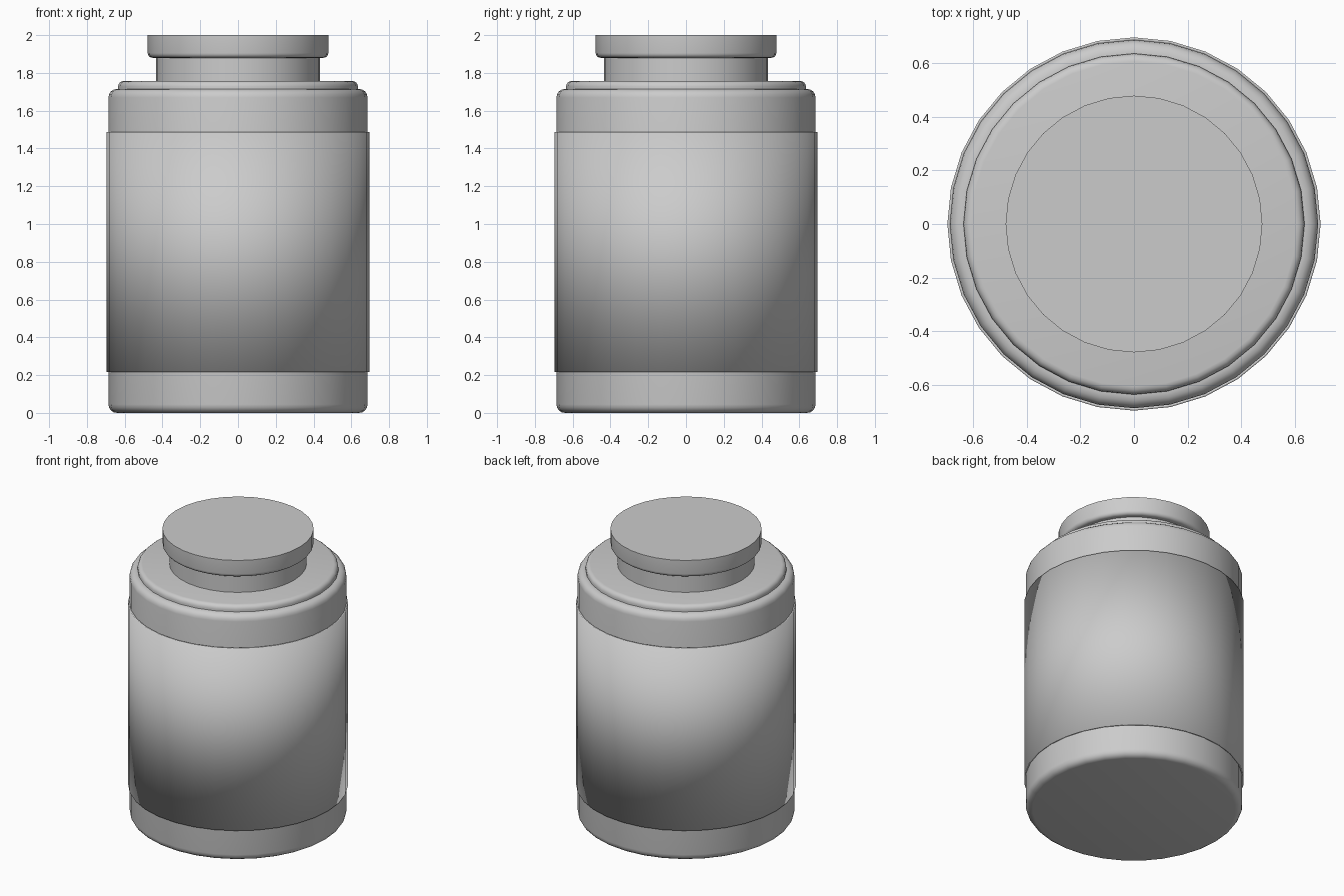
import bpy, bmesh, math
from mathutils import Matrix

if "Cube" in bpy.data.objects:
    bpy.data.objects.remove(bpy.data.objects["Cube"])

SIDES = 32


def drum(name, radius, z0, z1, round_bottom=0.0, round_top=0.0, capped=True):
    """Upright cylinder with optionally rounded rims."""
    bm = bmesh.new()
    bmesh.ops.create_cone(bm, cap_ends=capped, segments=SIDES, radius1=radius,
                          radius2=radius, depth=z1 - z0,
                          matrix=Matrix.Translation((0, 0, (z0 + z1) / 2)))
    for z, size in ((z0, round_bottom), (z1, round_top)):
        if size:
            rim = [e for e in bm.edges
                   if all(abs(v.co.z - z) < 1e-4 for v in e.verts)]
            bmesh.ops.bevel(bm, geom=rim, offset=size, segments=4,
                            profile=0.5, affect='EDGES')
    mesh = bpy.data.meshes.new(name)
    bm.to_mesh(mesh)
    bm.free()
    obj = bpy.data.objects.new(name, mesh)
    bpy.context.collection.objects.link(obj)
    bpy.ops.object.select_all(action='DESELECT')
    obj.select_set(True)
    bpy.context.view_layer.objects.active = obj
    bpy.ops.object.shade_smooth_by_angle(angle=math.radians(40))
    return obj


# Main container and its raised shoulder
drum("jar_body", 0.686, 0.0, 1.715, 0.045, 0.045)
drum("shoulder", 0.635, 1.69, 1.757, 0.0, 0.03)

# Thin wrap-around label sleeve
label = drum("label_band", 0.695, 0.217, 1.488, capped=False)
wall = label.modifiers.new("thickness", 'SOLIDIFY')
wall.thickness = 0.01
wall.offset = -1

# Neck and lid, the lid rounded underneath and sharp on top
drum("neck", 0.434, 1.74, 1.89)
drum("lid", 0.478, 1.88, 2.0, 0.025, 0.0)
